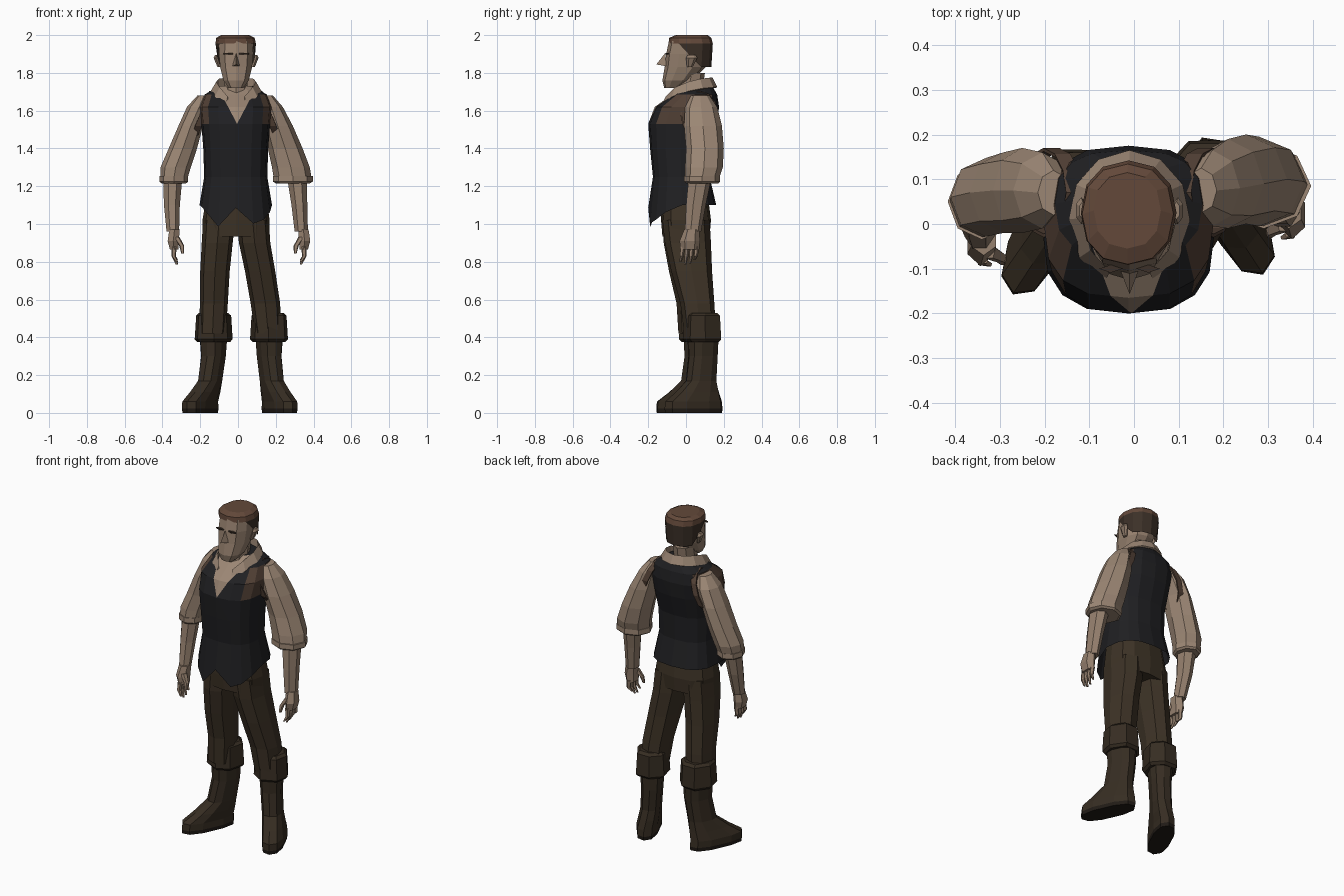
import bpy, bmesh, math
from mathutils import Vector

if "Cube" in bpy.data.objects:
    bpy.data.objects.remove(bpy.data.objects["Cube"])


def mat(name, r, g, b):
    m = bpy.data.materials.new(name)
    m.diffuse_color = (r, g, b, 1)
    m.use_nodes = True
    m.node_tree.nodes["Principled BSDF"].inputs["Base Color"].default_value = m.diffuse_color
    return m


SKIN = mat("skin", 0.30, 0.215, 0.155)
SHIRT = mat("shirt linen", 0.33, 0.24, 0.175)
VEST = mat("vest black", 0.014, 0.014, 0.016)
PANTS = mat("trouser brown", 0.046, 0.032, 0.019)
BOOT = mat("boot leather", 0.037, 0.026, 0.016)
SOLE = mat("sole dark", 0.015, 0.011, 0.008)
HAIR = mat("hair brown", 0.125, 0.066, 0.042)
HAIR_D = mat("hair shadow brown", 0.045, 0.03, 0.021)
BAND = mat("band brown", 0.085, 0.052, 0.036)


def finish(name, bm, *mats):
    bmesh.ops.recalc_face_normals(bm, faces=bm.faces)
    me = bpy.data.meshes.new(name)
    bm.to_mesh(me)
    bm.free()
    ob = bpy.data.objects.new(name, me)
    for m in mats:
        me.materials.append(m)
    bpy.context.collection.objects.link(ob)
    return ob


def loft_bm(rings, n=8, e=1.0, caps=(True, True), zfun=None):
    """Rings are (z, cx, cy, rx, ry[, rotation]); e below 1 squares the section."""
    bm = bmesh.new()
    loops = []
    for z, cx, cy, rx, ry, *rot in rings:
        a = rot[0] if rot else 0
        loop = []
        for i in range(n):
            t = 2 * math.pi * i / n + math.pi / 2
            c, s = math.cos(t), math.sin(t)
            u = rx * math.copysign(abs(c) ** e, c)
            v = ry * math.copysign(abs(s) ** e, s)
            x = cx + u * math.cos(a) - v * math.sin(a)
            y = cy + u * math.sin(a) + v * math.cos(a)
            loop.append(bm.verts.new((x, y, zfun(x, y, z) if zfun else z)))
        loops.append(loop)
    for a, b in zip(loops, loops[1:]):
        for i in range(n):
            j = (i + 1) % n
            bm.faces.new((a[i], a[j], b[j], b[i]))
    if caps[0]:
        bm.faces.new(loops[0][::-1])
    if caps[1]:
        bm.faces.new(loops[-1])
    return bm


def loft(name, m, rings, n=8, e=1.0, **k):
    return finish(name, loft_bm(rings, n, e, **k), m)


# vest: body shell with pointed front hem and a V opening showing the shirt
def hem(x, y, z):
    if z < 1.11 and y < -0.1:
        return z - 0.12 * max(0, 1 - abs(abs(x) - 0.1) / 0.1)
    return z


bm = loft_bm([(1.10, -.012, -.02, .192, .18), (1.25, -.012, -.025, .167, .15),
              (1.40, -.012, -.03, .172, .16), (1.53, -.012, -.018, .182, .182),
              (1.62, -.012, .005, .19, .17), (1.685, -.012, .045, .165, .12),
              (1.73, -.012, .06, .09, .08)], 16, 0.75, caps=(False, True), zfun=hem)
for s in (-1, 1):
    bmesh.ops.bisect_plane(bm, geom=bm.verts[:] + bm.edges[:] + bm.faces[:],
                           plane_co=(-.005, 0, 1.53), plane_no=(.19, 0, -s * .1))
bm.normal_update()
for f in bm.faces:
    c = f.calc_center_median()
    if c.y < 0.03 and abs(c.x + .005) / .1 < (c.z - 1.53) / .19:
        f.material_index = 1
    elif c.z > 1.5 and abs(c.x + .012) > .15:
        f.material_index = 2
finish("vest", bm, VEST, SHIRT, BAND)

# armhole bands around each shoulder
for side, s in (("left", -1), ("right", 1)):
    bm = bmesh.new()
    rows = []
    for i in range(12):
        t = 2 * math.pi * i / 12
        y, z = .07 + .1 * math.cos(t), 1.58 + .125 * math.sin(t)
        lean = -.05 * math.sin(t)
        rows.append([bm.verts.new((-.012 + s * (w + lean), y, z)) for w in (.155, .19)])
    for i in range(12):
        a, b = rows[i], rows[(i + 1) % 12]
        bm.faces.new((a[0], a[1], b[1], b[0]))
    ob = finish(side + "_armhole_band", bm, BAND)
    ob.modifiers.new("thickness", "SOLIDIFY").thickness = .008

# collar: open strip round the neck dropping to the front
bm = bmesh.new()
rows = []
for i in range(11):
    t = math.radians(-155 + 31 * i)
    k = abs(i - 5) / 5
    row = []
    for z, rx, yb, yf in ((1.67, .095, .13, -.13), (1.775, .105, .14, -.12), (1.725, .135, .165, -.15)):
        c = math.cos(t)
        row.append(bm.verts.new((-.01 + rx * math.sin(t), .02 + c * (yb - .02 if c > 0 else .02 - yf),
                                 z - .1 * k ** 3)))
    rows.append(row)
for a, b in zip(rows, rows[1:]):
    for j in (0, 1):
        bm.faces.new((a[j], a[j + 1], b[j + 1], b[j]))
finish("collar", bm, SHIRT).modifiers.new("thickness", "SOLIDIFY").thickness = .01

# neck and head
loft("neck", SKIN, [(1.58, -.01, -.01, .065, .08), (1.80, -.01, .03, .06, .07)], 8)
loft("head", SKIN, [(1.72, -.01, -.075, .04, .04), (1.76, -.01, -.045, .07, .08),
                    (1.83, -.01, -.005, .088, .108), (1.90, -.01, .005, .095, .11),
                    (1.97, -.01, .015, .093, .105)], 10, 0.85)
bm = bmesh.new()
nose = [bm.verts.new(p) for p in ((-.01, -.11, 1.905), (-.03, -.105, 1.835), (.01, -.105, 1.835), (-.01, -.157, 1.845))]
for q in ((0, 1, 3), (0, 3, 2), (1, 2, 3)):
    bm.faces.new([nose[i] for i in q])
finish("nose", bm, SKIN)
for side, s in (("left", -1), ("right", 1)):
    loft(side + "_ear", SKIN, [(1.83, -.01 + s * .09, .02, .01, .015), (1.88, -.01 + s * .108, .03, .013, .03),
                               (1.895, -.01 + s * .105, .03, .008, .02)], 6)
    loft(side + "_brow", HAIR_D, [(1.898, -.01 + s * .042, -.1, .026, .009),
                                  (1.906, -.01 + s * .042, -.1, .026, .009)], 4, 0.5)


# hair cap: low at the back, high over the forehead
def hairline(x, y, z):
    return 1.955 - .125 * max(0, min(1, (y + .03) / .1)) if z < 1.9 else z


bm = loft_bm([(1.85, -.01, .022, .1, .112), (1.955, -.012, .025, .107, .117),
              (1.985, -.014, .022, .102, .112), (2.0, -.015, .03, .075, .085)], 12, 0.9,
             caps=(False, True), zfun=hairline)
bm.normal_update()
for f in bm.faces:
    f.material_index = 1 if f.calc_center_median().z < 1.96 else 0
finish("hair", bm, HAIR, HAIR_D)

# arms: rolled sleeve, cuff, forearm, palm, fingers
arms = {
    "left": ([(1.24, -.34, .05, .072, .08), (1.30, -.33, .06, .08, .088), (1.40, -.292, .07, .075, .09),
              (1.52, -.25, .075, .065, .095), (1.62, -.205, .075, .065, .085), (1.68, -.18, .07, .035, .05)],
             [(.96, -.345, -.02, .034, .04), (1.10, -.35, .015, .043, .05), (1.27, -.345, .045, .054, .06)],
             (-.338, -.04), -1),
    "right": ([(1.24, .29, .085, .1, .09), (1.30, .28, .095, .1, .1), (1.40, .25, .1, .092, .1),
               (1.52, .21, .09, .08, .1), (1.62, .175, .08, .062, .085), (1.68, .15, .075, .035, .05)],
              [(.96, .335, .035, .036, .045), (1.10, .325, .05, .043, .055), (1.27, .31, .075, .055, .065)],
              (.348, .02), 1)}
for side, (sleeve, fore, (hx, hy), s) in arms.items():
    loft(side + "_sleeve", SHIRT, sleeve, 8)
    z, cx, cy, rx, ry = sleeve[0]
    loft(side + "_sleeve_cuff", SHIRT, [(1.215, cx, cy, rx * .9, ry * .95), (1.225, cx, cy, rx * 1.06, ry * 1.06),
                                        (1.255, cx, cy, rx * 1.06, ry * 1.06)], 8)
    loft(side + "_forearm", SKIN, fore, 7)
    loft(side + "_palm", SKIN, [(.865, hx, hy, .026, .05), (.91, hx + s * .005, hy, .034, .054),
                                (.97, hx - s * .002, hy + .01, .032, .04)], 6)
    for i in range(4):
        fy = hy - .038 + .025 * i
        tip = (.80, .785, .79, .81)[i]
        loft(side + "_finger_%d" % (i + 1), SKIN,
             [(tip, hx - s * .015, fy - .012, .006, .006), (.83, hx + s * .003, fy - .005, .012, .011),
              (.88, hx, fy, .015, .013)], 5)
    loft(side + "_thumb", SKIN, [(.845, hx - s * .045, hy - .045, .008, .008),
                                 (.885, hx - s * .04, hy - .035, .014, .013),
                                 (.93, hx - s * .012, hy - .02, .018, .02)], 5)

# trousers
loft("trouser_seat", PANTS, [(.935, -.01, .0, .175, .125), (1.02, -.01, .0, .178, .132),
                             (1.16, -.01, -.01, .155, .125)], 12, 0.75)
legs = {
    "left": ([(.42, -.135, .045, .07, .085), (.58, -.128, .04, .074, .09), (.75, -.122, .015, .078, .105),
              (.90, -.11, .0, .082, .118), (1.02, -.1, .0, .085, .12)], (-.13, .07), -.434, (-.2, -.005)),
    "right": ([(.42, .16, .075, .07, .085), (.58, .145, .06, .078, .09), (.75, .117, .03, .08, .108),
               (.90, .088, .01, .083, .122), (1.02, .078, .0, .085, .125)], (.165, .09), .42, (.22, .04))}
for side, (leg, (bx, by), rot, (fx, fy)) in legs.items():
    loft(side + "_trouser_leg", PANTS, leg, 8, 0.8)
    # boot turn-over top
    loft(side + "_boot_cuff", BOOT, [(.375, bx, by, .085, .09, rot), (.39, bx, by, .098, .105, rot),
                                     (.515, bx, by, .09, .098, rot), (.53, bx, by, .075, .08, rot)], 7, 0.85)
    # boot: shaft widening into a turned-out foot with a dark sole
    ax, ay = bx + (fx - bx) * .25, by + (fy - by) * .2
    bm = loft_bm([(0, fx, fy, .06, .165, rot), (.022, fx, fy, .062, .168, rot), (.06, fx, fy, .062, .164, rot),
                  (.11, (fx + ax) / 2, (fy + ay) / 2, .06, .125, rot), (.17, ax, ay, .057, .085, rot),
                  (.30, bx, by, .06, .08, rot), (.43, bx, by, .07, .085, rot)], 10, 0.8)
    for f in bm.faces:
        f.material_index = 1 if f.calc_center_median().z < .02 else 0
    finish(side + "_boot", bm, BOOT, SOLE)
